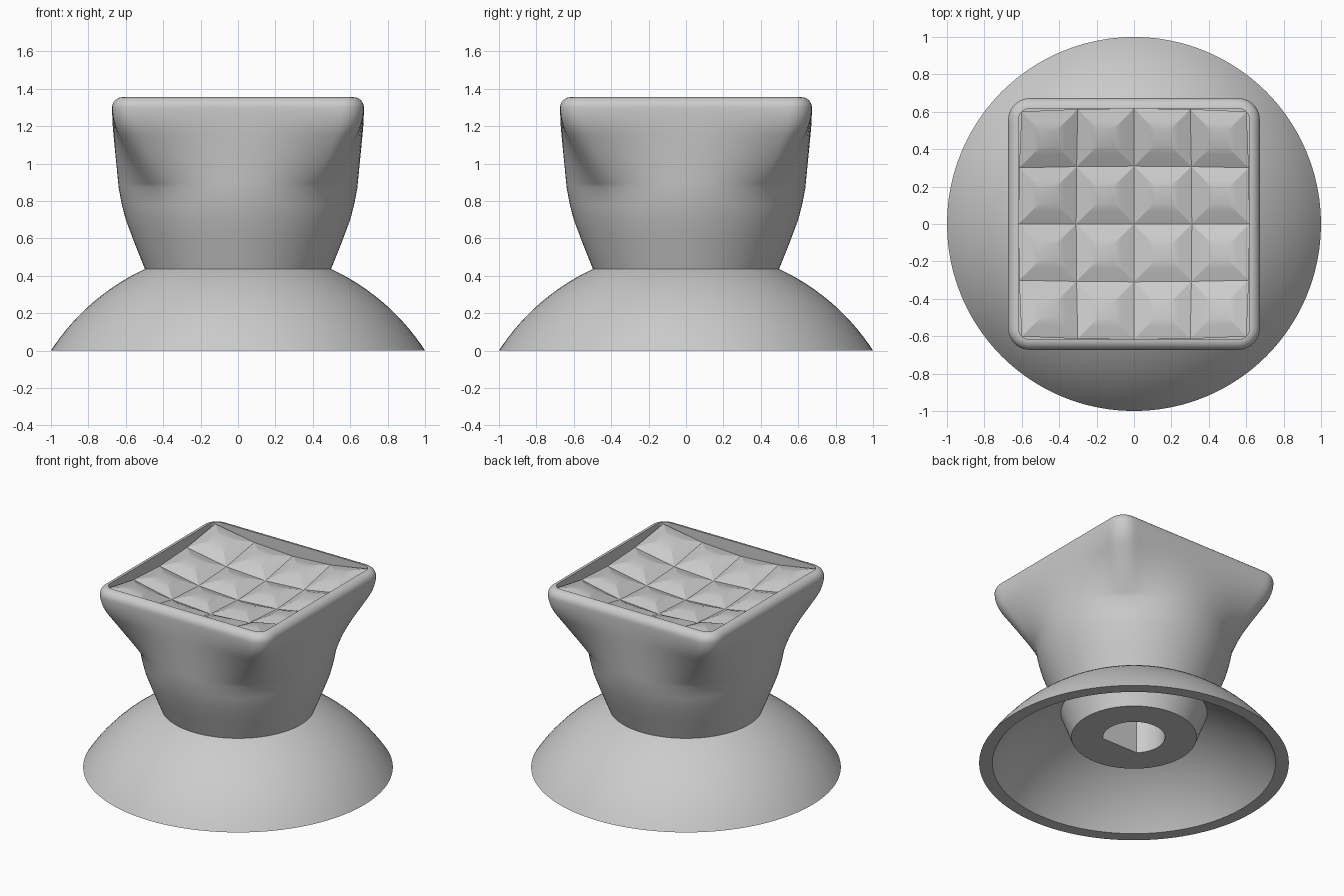
import bpy, bmesh, math

if "Cube" in bpy.data.objects:
    bpy.data.objects.remove(bpy.data.objects["Cube"])

N = 160  # points around each ring

grey = bpy.data.materials.new("plain grey")
grey.diffuse_color = (0.6, 0.6, 0.6, 1)
grey.use_nodes = True
grey.node_tree.nodes["Principled BSDF"].inputs["Base Color"].default_value = grey.diffuse_color


def ring_angle(i):
    # samples crowd toward the corners so the rounded square stays crisp
    t = 2 * math.pi * i / N
    return t + 0.2 * math.sin(4 * t)


def section(h, c, z, flat=None):
    """Rounded square of half width h and corner radius c (c = h is a circle)."""
    pts = []
    for i in range(N):
        t = ring_angle(i)
        a, b = abs(math.cos(t)), abs(math.sin(t))
        q = h - c
        if min(a, b) / max(a, b) * h <= q:
            r = h / max(a, b)
        else:
            k = q * (a + b)
            r = k + math.sqrt(max(0, k * k - 2 * q * q + c * c))
        x, y = r * math.cos(t), r * math.sin(t)
        pts.append((x, y if flat is None else max(y, flat), z))
    return pts


def finish(name, bm, angle):
    bmesh.ops.recalc_face_normals(bm, faces=bm.faces)
    me = bpy.data.meshes.new(name)
    bm.to_mesh(me)
    bm.free()
    me.materials.append(grey)
    ob = bpy.data.objects.new(name, me)
    bpy.context.collection.objects.link(ob)
    bpy.ops.object.select_all(action='DESELECT')
    ob.select_set(True)
    bpy.context.view_layer.objects.active = ob
    bpy.ops.object.shade_smooth_by_angle(angle=math.radians(angle))
    return ob


def loft(name, sections, closed=False, caps=False):
    bm = bmesh.new()
    rings = [[bm.verts.new(p) for p in s] for s in sections]
    pairs = list(zip(rings, rings[1:]))
    if closed:
        pairs.append((rings[-1], rings[0]))
    for r0, r1 in pairs:
        for i in range(N):
            j = (i + 1) % N
            bm.faces.new((r0[i], r0[j], r1[j], r1[i]))
    if caps:
        bm.faces.new(rings[0])
        bm.faces.new(rings[-1])
    return finish(name, bm, 30)


# Skirt: hollow spherical dome with a flat bottom edge
def arc(r_start, r_end, centre=-0.645, steps=16):
    R = math.hypot(r_start, centre)
    a0, a1 = math.acos(r_start / R), math.acos(r_end / R)
    for k in range(steps + 1):
        a = a0 + (a1 - a0) * k / steps
        yield R * math.cos(a), centre + R * math.sin(a)


profile = list(arc(1.0, 0.46)) + list(arc(0.915, 0.42))[::-1]
loft("skirt", [section(r, r, z) for r, z in profile], closed=True)

# Knob body: shaft hole with one flat, boss, round stem, square head, rim
body = [section(0.2, 0.2, z, flat=-0.1414) for z in (0.8, 0.19)]
for r, z in ((0.405, 0.19), (0.497, 0.435), (0.555, 0.58), (0.6, 0.7),
             (0.621, 0.78), (0.638, 0.87)):
    body.append(section(r, r, z))
low, high = body[-1], section(0.673, 0.117, 1.3)
for k in range(1, 19):
    u = k / 18
    # straight flare that rounds over to vertical under the rim
    f = 1.2 * u if u < 2 / 3 else 1 - 1.8 * (1 - u) ** 2
    z = 0.87 + 0.43 * u
    body.append([(a[0] + (b[0] - a[0]) * f, a[1] + (b[1] - a[1]) * f, z)
                 for a, b in zip(low, high)])
for k in range(1, 9):
    a = math.pi / 2 * k / 8
    off = 0.055 * math.cos(a)
    body.append(section(0.618 + off, 0.062 + off, 1.3 + 0.055 * math.sin(a)))
body.append(section(0.618, 0.062, 1.16))
loft("knob_body", body, caps=True)

# Grip pad: dished 4 x 4 field of soft, blunt pyramids set inside the rim
HALF, TILES = 0.618, 4
STEP = 2 * HALF / TILES


def pad_point(x, y, rise=0.0):
    z = 1.19 + 0.2 * (x * x + y * y) + rise
    bow = 0.027 / HALF ** 2
    return x * (1 - bow * y * y), y * (1 - bow * x * x), z


bm = bmesh.new()
CORNERS = ((-1, -1), (1, -1), (1, 1), (-1, 1))
for i in range(TILES):
    for j in range(TILES):
        cx, cy = (i + 0.5) * STEP - HALF, (j + 0.5) * STEP - HALF
        levels = []
        for size, rise in ((0.5, 0.0), (0.28, 0.03), (0.14, 0.042)):
            levels.append([bm.verts.new(pad_point(cx + sx * size * STEP,
                                                  cy + sy * size * STEP, rise))
                           for sx, sy in CORNERS])
        for lower, upper in zip(levels, levels[1:]):
            for k in range(4):
                m = (k + 1) % 4
                bm.faces.new((lower[k], lower[m], upper[m], upper[k]))
        bm.faces.new(levels[-1])
bmesh.ops.remove_doubles(bm, verts=bm.verts, dist=0.0005)
finish("grip_pad", bm, 16)
